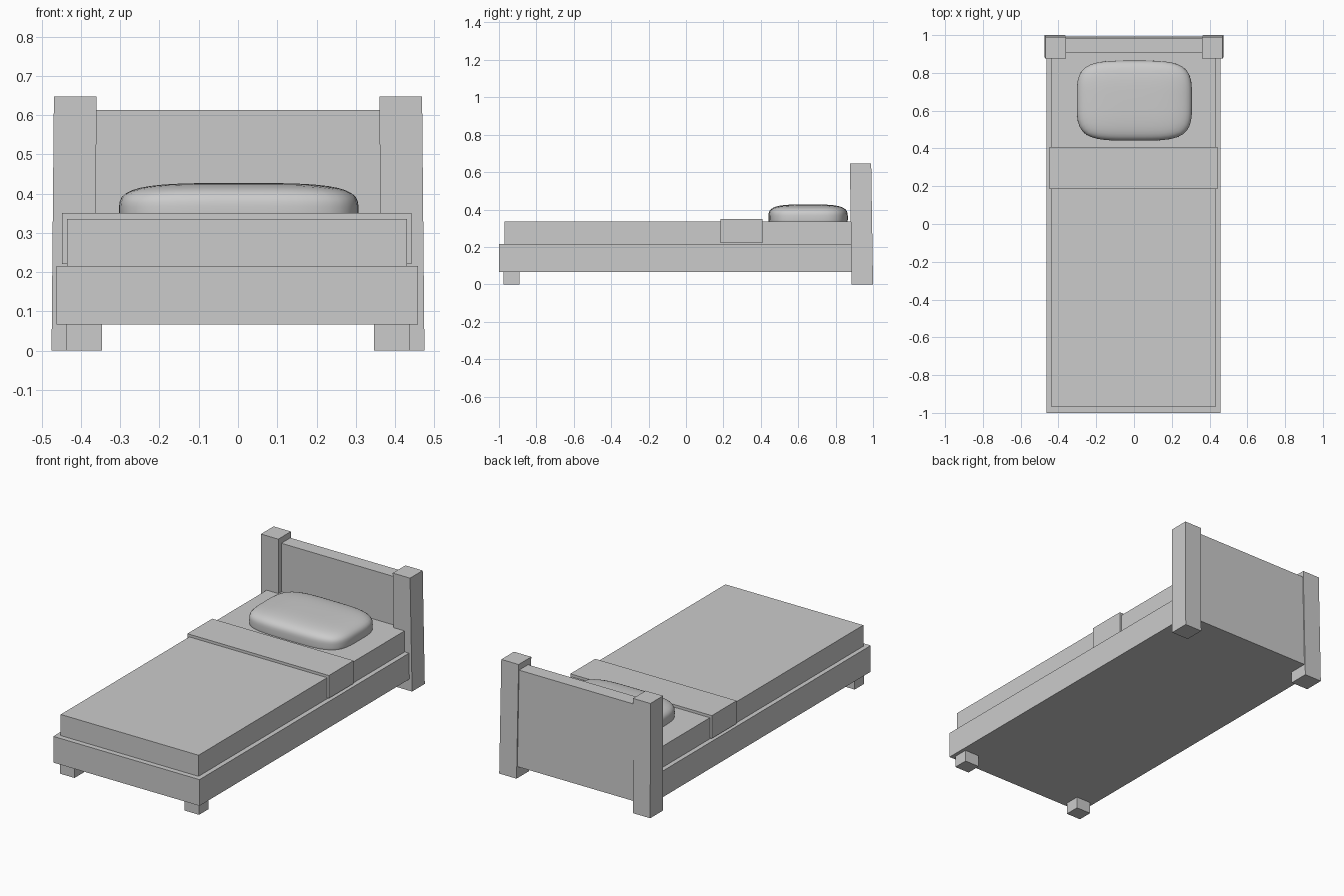
import bpy, bmesh

cube = bpy.data.objects.get("Cube")
if cube:
    bpy.data.objects.remove(cube, do_unlink=True)

grey = bpy.data.materials.new("plain grey")
grey.use_nodes = True
colour = (0.6, 0.6, 0.6, 1)
grey.diffuse_color = colour
grey.node_tree.nodes["Principled BSDF"].inputs["Base Color"].default_value = colour


def add_object(name, bm):
    mesh = bpy.data.meshes.new(name)
    bm.to_mesh(mesh)
    bm.free()
    mesh.materials.append(grey)
    obj = bpy.data.objects.new(name, mesh)
    bpy.context.collection.objects.link(obj)
    return obj


def box(name, xs, ys, zs, lean=(0, 0)):
    """Box between the given ranges; its top is shifted by lean."""
    bm = bmesh.new()
    bmesh.ops.create_cube(bm, size=1)
    for v in bm.verts:
        top = v.co.z > 0
        v.co = [r[int(c > 0)] for r, c in zip((xs, ys, zs), v.co)]
        if top:
            v.co.x += lean[0]
            v.co.y += lean[1]
    return add_object(name, bm)


# Frame and bedding
box("bed_base", (-0.462, 0.458), (-1, 0.93), (0.066, 0.215))
box("mattress", (-0.436, 0.431), (-0.97, 0.92), (0.215, 0.335))
box("blanket_fold", (-0.448, 0.442), (0.185, 0.408), (0.22, 0.35))

# Headboard, leaning slightly forward with its posts
box("headboard", (-0.4, 0.4), (0.912, 0.993), (0.066, 0.613), (0, -0.008))
for side, s in (("right", -1), ("left", 1)):
    outer, inner = s * 0.475, s * 0.366
    box(side + "_head_post", sorted((outer, inner)), (0.886, 1),
        (0, 0.647), (-s * 0.006, -0.01))
    box(side + "_front_foot", sorted((s * 0.438, s * 0.346)),
        (-0.975, -0.89), (0, 0.066))

# Pillow: a gridded cube drawn onto a rounded, flattened form
bm = bmesh.new()
bmesh.ops.create_cube(bm, size=2)
bmesh.ops.subdivide_edges(bm, edges=bm.edges[:], cuts=11, use_grid_fill=True)
for v in bm.verts:
    x, y, z = v.co
    plan = (abs(x) ** 4 + abs(y) ** 4) ** 0.25
    r = (plan ** 3.6 + abs(z) ** 3.6) ** (1 / 3.6)
    v.co = (0.002 + 0.305 * x / r, 0.653 + 0.212 * y / r, 0.356 + 0.071 * z / r)
for f in bm.faces:
    f.smooth = True
add_object("pillow", bm)
